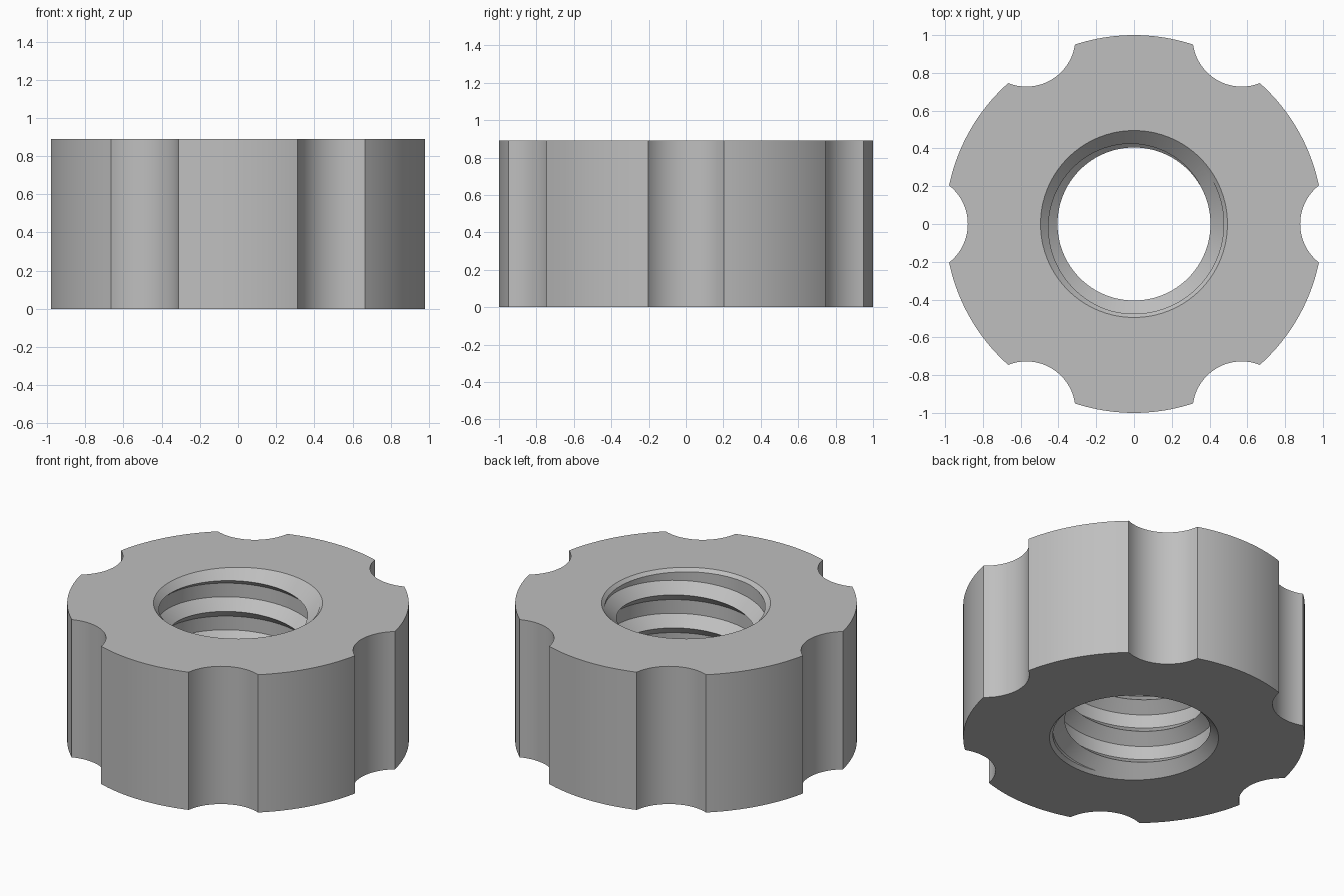
import bpy, bmesh, math
from mathutils import Vector

if "Cube" in bpy.data.objects:
    bpy.data.objects.remove(bpy.data.objects["Cube"], do_unlink=True)

HEIGHT, PITCH = 0.89, 0.2133
NOTCH_CENTRE, NOTCH_R = 1.14, 0.26
CREST_R, ROOT_R, FLANK = 0.405, 0.475, 0.0625
CHAMFER_R = 0.495
STEPS = 96


def finish(bm, name):
    bmesh.ops.recalc_face_normals(bm, faces=bm.faces)
    mesh = bpy.data.meshes.new(name)
    bm.to_mesh(mesh)
    bm.free()
    obj = bpy.data.objects.new(name, mesh)
    bpy.context.collection.objects.link(obj)
    return obj


def polar(r, angle, z=0):
    return Vector((r * math.cos(angle), r * math.sin(angle), z))


# Round body with six scalloped grip notches
def make_body():
    edge_x = (1 + NOTCH_CENTRE ** 2 - NOTCH_R ** 2) / (2 * NOTCH_CENTRE)
    half = math.acos(edge_x)
    swing = math.atan2(math.sin(half), NOTCH_CENTRE - edge_x)
    sector = math.pi / 3
    points, n = [], 20
    for k in range(6):
        turn = k * sector
        centre = polar(NOTCH_CENTRE, turn)
        for i in range(n):
            a = turn + math.pi + swing * (1 - 2 * i / n)
            points.append(centre + polar(NOTCH_R, a))
        for i in range(n):
            points.append(polar(1, turn + half + (sector - 2 * half) * i / n))
    bm = bmesh.new()
    base = bm.faces.new([bm.verts.new(p) for p in points])
    top = bmesh.ops.extrude_face_region(bm, geom=[base])["geom"]
    bmesh.ops.translate(bm, vec=(0, 0, HEIGHT),
                        verts=[v for v in top if isinstance(v, bmesh.types.BMVert)])
    return finish(bm, "grip_nut")


# Helical rod whose surface is the internal thread
def make_thread_cutter():
    turns = 7
    start = 0.644 - 5 * PITCH - PITCH * 125 / 360
    profile = [(CREST_R, 0), (ROOT_R, FLANK), (ROOT_R, PITCH - FLANK)]
    bm = bmesh.new()
    cols = []
    for j in range(STEPS):
        f = j / STEPS
        cols.append([bm.verts.new(polar(profile[i % 3][0], math.tau * f,
                     start + PITCH * (f + i // 3) + profile[i % 3][1]))
                     for i in range(3 * turns + 4)])
    for j in range(STEPS):
        a = cols[j]
        b = cols[j + 1] if j + 1 < STEPS else cols[0][3:]
        for i in range(3 * turns):
            bm.faces.new((a[i], b[i], b[i + 1], a[i + 1]))
    bmesh.ops.delete(bm, geom=[v for v in bm.verts if not v.link_faces], context="VERTS")
    # Close both ends with fans
    low = bm.verts.new((0, 0, start + PITCH / 2))
    high = bm.verts.new((0, 0, start + PITCH * (turns + 0.5)))
    for e in [e for e in bm.edges if e.is_boundary]:
        hub = low if e.verts[0].co.z < HEIGHT / 2 else high
        bm.faces.new((e.verts[0], e.verts[1], hub))
    return finish(bm, "thread_cutter")


# Countersink cone for one end of the bore
def make_chamfer_cutter(name, z, side):
    bm = bmesh.new()
    rings = [[bm.verts.new(polar(CHAMFER_R + d, math.tau * (j + 0.5) / STEPS, z + side * d))
              for j in range(STEPS)] for d in (-0.2, 0.1)]
    for j in range(STEPS):
        k = (j + 1) % STEPS
        bm.faces.new((rings[0][j], rings[0][k], rings[1][k], rings[1][j]))
    for ring in rings:
        bm.faces.new(ring)
    return finish(bm, name)


body = make_body()
cutters = [make_thread_cutter(),
           make_chamfer_cutter("top_chamfer_cutter", HEIGHT, 1),
           make_chamfer_cutter("bottom_chamfer_cutter", 0, -1)]
for cutter in cutters:
    cutter.hide_render = True
    mod = body.modifiers.new(cutter.name, "BOOLEAN")
    mod.operation, mod.solver, mod.object = "DIFFERENCE", "EXACT", cutter

# Bake the cuts and drop the helpers
bpy.context.view_layer.update()
graph = bpy.context.evaluated_depsgraph_get()
baked = bpy.data.meshes.new_from_object(body.evaluated_get(graph))
body.modifiers.clear()
body.data = baked
for cutter in cutters:
    bpy.data.objects.remove(cutter, do_unlink=True)

# Smooth walls, sharp rims and thread edges
for poly in baked.polygons:
    poly.use_smooth = True
baked.set_sharp_from_angle(angle=math.radians(25))

# Plain grey metal
grey = bpy.data.materials.new("grey_metal")
grey.use_nodes = True
colour = (0.52, 0.52, 0.52, 1)
grey.diffuse_color = colour
grey.node_tree.nodes["Principled BSDF"].inputs["Base Color"].default_value = colour
baked.materials.clear()
baked.materials.append(grey)
for poly in baked.polygons:
    poly.material_index = 0
